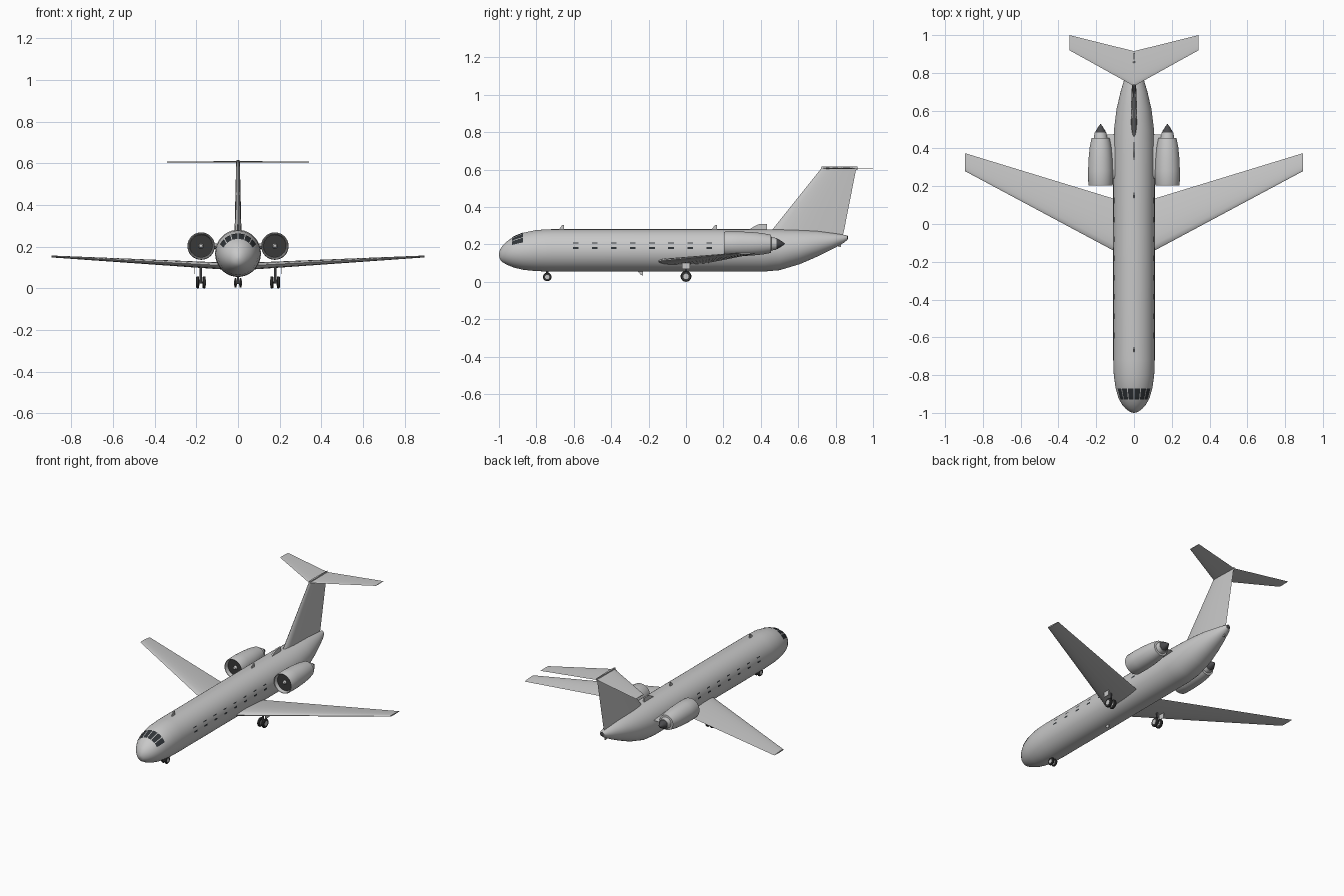
import bpy, bmesh, math
from mathutils import Vector

cube = bpy.data.objects.get("Cube")
if cube:
    bpy.data.objects.remove(cube, do_unlink=True)


def material(name, r, g, b):
    m = bpy.data.materials.new(name)
    m.use_nodes = True
    m.diffuse_color = (r, g, b, 1)
    m.node_tree.nodes["Principled BSDF"].inputs["Base Color"].default_value = (r, g, b, 1)
    return m


BODY = material("light grey paint", 0.58, 0.58, 0.58)
GLASS = material("dark glass", 0.03, 0.035, 0.04)
RUBBER = material("dark rubber", 0.04, 0.04, 0.04)
METAL = material("dark metal", 0.07, 0.07, 0.075)


def finish(name, bm, *mats, angle=35, recalc=True):
    if recalc:
        bmesh.ops.recalc_face_normals(bm, faces=bm.faces)
    mesh = bpy.data.meshes.new(name)
    bm.to_mesh(mesh)
    bm.free()
    for m in mats:
        mesh.materials.append(m)
    for p in mesh.polygons:
        p.use_smooth = True
    mesh.set_sharp_from_angle(angle=math.radians(angle))
    ob = bpy.data.objects.new(name, mesh)
    bpy.context.collection.objects.link(ob)
    return ob


def skin(name, rings, *mats, **kw):
    """Join equal rings of points into a capped solid."""
    bm = bmesh.new()
    loops = [[bm.verts.new(p) for p in ring] for ring in rings]
    n = len(loops[0])
    for a, b in zip(loops, loops[1:]):
        for i in range(n):
            j = (i + 1) % n
            bm.faces.new((a[i], a[j], b[j], b[i]))
    bm.faces.new(loops[0])
    bm.faces.new(loops[-1])
    return finish(name, bm, *mats, **kw)


def lathe(name, profile, axis, centre, *mats, seg=32):
    """Turn (radius, offset) pairs round the x, y or z axis."""
    def ring(r, t):
        pts = []
        for i in range(seg):
            a = math.tau * i / seg
            c, s = max(r, 0.0002) * math.cos(a), max(r, 0.0002) * math.sin(a)
            v = {"x": (t, c, s), "y": (c, t, s), "z": (c, s, t)}[axis]
            pts.append(Vector(v) + Vector(centre))
        return pts
    return skin(name, [ring(r, t) for r, t in profile], *mats)


def foil(lead, chord, thick, place, n=9):
    """Aerofoil section; place(y, t) sets its points in space."""
    def half(u):
        return 5 * thick * (0.297 * math.sqrt(u) - 0.126 * u - 0.352 * u**2
                            + 0.284 * u**3 - 0.1 * u**4)
    us = [(1 - math.cos(math.pi * i / n)) / 2 for i in range(n + 1)]
    upper = [place(lead + chord * u, half(u)) for u in us]
    lower = [place(lead + chord * u, -half(u)) for u in us[-2:0:-1]]
    return upper + lower


def blade(name, outline, x, thick, mat):
    """Side outline in (y, z), given a thickness across x."""
    return skin(name, [[(x + d, y, z) for y, z in outline]
                       for d in (-thick / 2, thick / 2)], mat)


# Fuselage stations: y, centre height, half width, half height
STATIONS = [
    (-1.0, 0.145, 0.004, 0.004), (-0.995, 0.146, 0.021, 0.026), (-0.98, 0.149, 0.042, 0.045),
    (-0.955, 0.154, 0.064, 0.064), (-0.92, 0.159, 0.083, 0.083), (-0.87, 0.163, 0.097, 0.099),
    (-0.8, 0.167, 0.107, 0.11), (-0.72, 0.168, 0.11, 0.113), (0.42, 0.168, 0.11, 0.113),
    (0.5, 0.171, 0.106, 0.109), (0.61, 0.186, 0.092, 0.091), (0.7, 0.203, 0.071, 0.069),
    (0.78, 0.217, 0.047, 0.044), (0.84, 0.229, 0.026, 0.023), (0.86, 0.235, 0.014, 0.013)]


def hull(y, a, off=0.0):
    """Point on the fuselage at angle a from the top."""
    for p, q in zip(STATIONS, STATIONS[1:]):
        if y <= q[0]:
            break
    f = (y - p[0]) / (q[0] - p[0])
    z, w, h = (p[k] + f * (q[k] - p[k]) for k in (1, 2, 3))
    return ((w + off) * math.sin(a), y, z + (h + off) * math.cos(a))


skin("fuselage", [[hull(s[0], math.tau * i / 48) for i in range(48)] for s in STATIONS], BODY)
lathe("tail_cap", [(0.012, 0), (0.012, 0.012), (0.006, 0.016)], "y", (0, 0.85, 0.236), METAL, seg=12)


# Windows: thin patches that follow the hull
def add_patch(bm, y0, y1, a0, a1, ny=6, na=4):
    grid = [[bm.verts.new(hull(y0 + (y1 - y0) * i / ny, a0 + (a1 - a0) * j / na, 0.002))
             for j in range(na + 1)] for i in range(ny + 1)]
    for i in range(ny):
        for j in range(na):
            bm.faces.new((grid[i][j], grid[i + 1][j], grid[i + 1][j + 1], grid[i][j + 1]))


bm = bmesh.new()
for k in range(6):
    mid = math.radians(-52.5 + 21 * k)
    half = math.radians(9)
    add_patch(bm, -0.93, -0.872, mid - half, mid + half)
bmesh.ops.reverse_faces(bm, faces=[f for f in bm.faces if f.normal.z < 0])
finish("cockpit_windows", bm, GLASS, recalc=True)

bm = bmesh.new()
for k in range(8):
    y = -0.59 + 0.102 * k
    for z0, z1 in ((0.175, 0.185), (0.203, 0.209)):
        for s in (-1, 1):
            a0, a1 = (s * math.acos((z - 0.168) / 0.113) for z in (z0, z1))
            add_patch(bm, y - 0.015, y + 0.015, a0, a1, 1, 1)
finish("cabin_windows", bm, GLASS)

# Wings, engines and main gear, both sides
for side, s in (("left", 1), ("right", -1)):
    def wing_section(x, lead, chord, thick, z):
        return foil(lead, chord, thick, lambda y, t: (s * x, y, z + t - 0.03 * (y - lead)))

    skin(side + "_wing", [wing_section(0.03, -0.183, 0.293, 0.034, 0.108),
                          wing_section(0.11, -0.14, 0.275, 0.032, 0.112),
                          wing_section(0.895, 0.28, 0.095, 0.009, 0.154)], BODY)

    def tail_section(x, lead, chord, thick):
        return foil(lead, chord, thick, lambda y, t: (s * x, y, 0.607 + t))

    skin(side + "_tailplane", [tail_section(0, 0.73, 0.185, 0.008),
                               tail_section(0.342, 0.92, 0.08, 0.004)], BODY)

    # Engine nacelle with lip, intake, fan, spinner and exhaust cone
    c = (s * 0.177, 0, 0.203)
    lathe(side + "_nacelle", [(0, 0.25), (0.053, 0.25), (0.055, 0.22), (0.059, 0.205),
                              (0.062, 0.203), (0.065, 0.21), (0.066, 0.28), (0.063, 0.35),
                              (0.057, 0.41), (0.048, 0.455), (0.036, 0.456), (0.031, 0.484),
                              (0, 0.484)], "y", c, BODY)
    fan = lathe(side + "_fan", [(0.0545, 0.228), (0.015, 0.238), (0.015, 0.245)], "y", c,
                RUBBER, METAL, seg=40)
    for p in fan.data.polygons:
        p.material_index = p.index % 2
    lathe(side + "_spinner", [(0, 0.21), (0.008, 0.215), (0.017, 0.24)], "y", c, BODY, seg=20)
    lathe(side + "_exhaust_cone", [(0.029, 0.478), (0.027, 0.49), (0.012, 0.515), (0, 0.53)],
          "y", c, METAL)
    skin(side + "_pylon", [foil(0.24, 0.235, 0.026, lambda y, t: (s * x, y, 0.203 + t))
                           for x in (0.07, 0.145)], BODY)

    # Main gear leg and door
    lathe(side + "_main_leg", [(0.006, 0.03), (0.006, 0.115)], "z", (s * 0.178, 0, 0), METAL, seg=12)
    blade(side + "_gear_door", [(-0.02, 0.068), (0.02, 0.068), (0.022, 0.115), (-0.022, 0.115)],
          s * 0.21, 0.003, BODY)

# Wheel pairs on axles: name, x, y, radius
for name, x, y, r in (("left_main", 0.178, 0, 0.029), ("right_main", -0.178, 0, 0.029),
                      ("nose", 0, -0.742, 0.023)):
    gap, w = r * 0.53, r * 0.25
    c = (x, y, r + (0.003 if name == "nose" else 0))
    lathe(name + "_axle", [(0.005, -gap), (0.005, gap)], "x", c, METAL, seg=12)
    for tag, d in (("inner", -gap), ("outer", gap)):
        wc = (c[0] + d, c[1], c[2])
        lathe(f"{name}_{tag}_tyre", [(r * 0.5, -w), (r * 0.88, -w), (r, -w * 0.5),
                                     (r, w * 0.5), (r * 0.88, w), (r * 0.5, w)], "x", wc, RUBBER, seg=24)
        lathe(f"{name}_{tag}_hub", [(r * 0.5, -w * 1.1), (r * 0.5, w * 1.1)], "x", wc, BODY, seg=24)
lathe("nose_leg", [(0.006, 0.025), (0.006, 0.08)], "z", (0, -0.742, 0), METAL, seg=12)


# Fin and the fairing on its top
def fin_section(z, lead, chord, thick):
    return foil(lead, chord, thick, lambda y, t: (t, y, z))


skin("fin", [fin_section(0.235, 0.425, 0.41, 0.034), fin_section(0.28, 0.462, 0.384, 0.033),
             fin_section(0.605, 0.722, 0.188, 0.018)], BODY)
skin("fin_fairing", [fin_section(0.598, 0.72, 0.198, 0.016),
                     fin_section(0.617, 0.725, 0.193, 0.012)], BODY)

# Dorsal scoop and blade aerials
blade("dorsal_scoop", [(0.33, 0.275), (0.375, 0.302), (0.39, 0.308), (0.432, 0.308), (0.432, 0.275)],
      0, 0.01, BODY)
for name, y, z, h in (("front_aerial", -0.665, 0.278, 0.027), ("rear_aerial", 0.152, 0.278, 0.027),
                      ("belly_aerial", -0.243, 0.058, -0.024), ("tail_aerial", 0.815, 0.2, -0.015)):
    blade(name, [(y - 0.016, z), (y + 0.002, z + h * 0.9), (y + 0.014, z + h), (y + 0.014, z)],
          0, 0.006, BODY)
